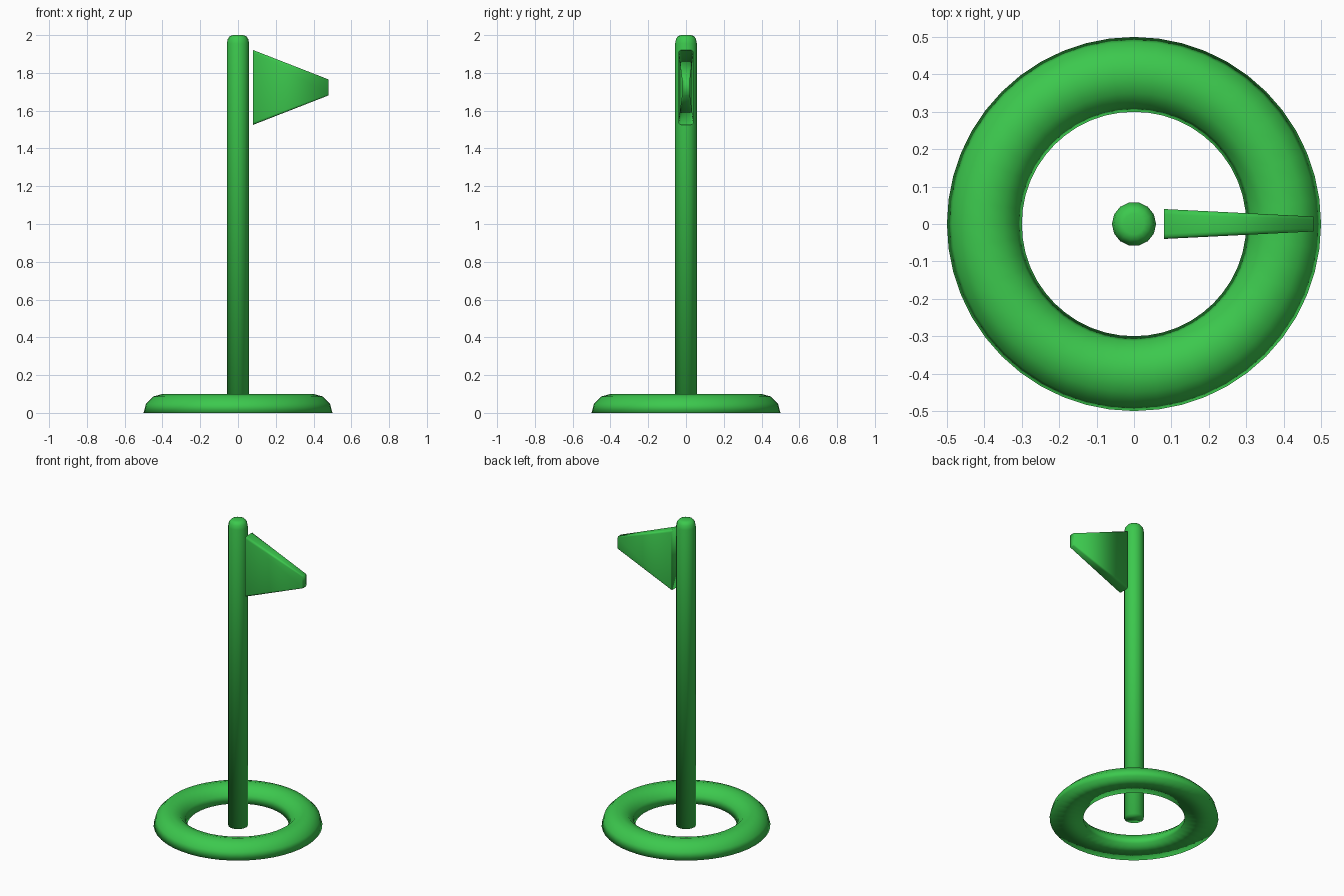
import bpy
from math import sin, cos, pi, radians

if "Cube" in bpy.data.objects:
    bpy.data.objects.remove(bpy.data.objects["Cube"])

green = bpy.data.materials.new("green")
green.diffuse_color = (0.045, 0.58, 0.075, 1)
green.use_nodes = True
green.node_tree.nodes["Principled BSDF"].inputs["Base Color"].default_value = green.diffuse_color


def make_object(name, verts, faces):
    mesh = bpy.data.meshes.new(name)
    mesh.from_pydata(verts, [], faces)
    mesh.validate()
    mesh.materials.append(green)
    mesh.shade_smooth()
    obj = bpy.data.objects.new(name, mesh)
    bpy.context.collection.objects.link(obj)
    return obj


def bridge(rows, n, closed=False):
    """Quads joining consecutive loops of n vertices."""
    pairs = [(i, i + 1) for i in range(rows - 1)]
    if closed:
        pairs.append((rows - 1, 0))
    return [(a * n + j, a * n + (j + 1) % n, b * n + (j + 1) % n, b * n + j)
            for a, b in pairs for j in range(n)]


def revolve(profile, n):
    return [(r * cos(2 * pi * j / n), r * sin(2 * pi * j / n), z)
            for r, z in profile for j in range(n)]


def rounded_rect(x, zc, hy, hz, r, steps=3):
    """Rounded rectangle section of the flag at a given x."""
    pts = []
    for k, (sy, sz) in enumerate([(1, 1), (-1, 1), (-1, -1), (1, -1)]):
        for i in range(steps + 1):
            a = radians(90 * k + 90 * i / steps)
            pts.append((x, sy * (hy - r) + r * cos(a), zc + sz * (hz - r) + r * sin(a)))
    return pts


# Base ring: upper half of a torus with a flat underside
N = 48
arc = [(0.4 + 0.1 * cos(radians(a)), 0.1 * sin(radians(a))) for a in range(0, 181, 30)]
make_object("base_ring", revolve(arc, N), bridge(len(arc), N, closed=True))

# Pole with a rounded top
N = 14
profile = [(0.059, 0), (0.059, 1.955), (0.054, 1.98), (0.043, 1.995), (0.028, 2.0)]
faces = bridge(len(profile), N)
faces += [tuple(reversed(range(N))), tuple(range((len(profile) - 1) * N, len(profile) * N))]
make_object("pole", revolve(profile, N), faces)

# Flag: tapered block with rounded edges, standing just clear of the pole
verts = rounded_rect(0.08, 1.723, 0.04, 0.198, 0.014) + rounded_rect(0.48, 1.723, 0.02, 0.042, 0.008)
n = len(verts) // 2
faces = bridge(2, n) + [tuple(reversed(range(n))), tuple(range(n, 2 * n))]
make_object("flag", verts, faces)
